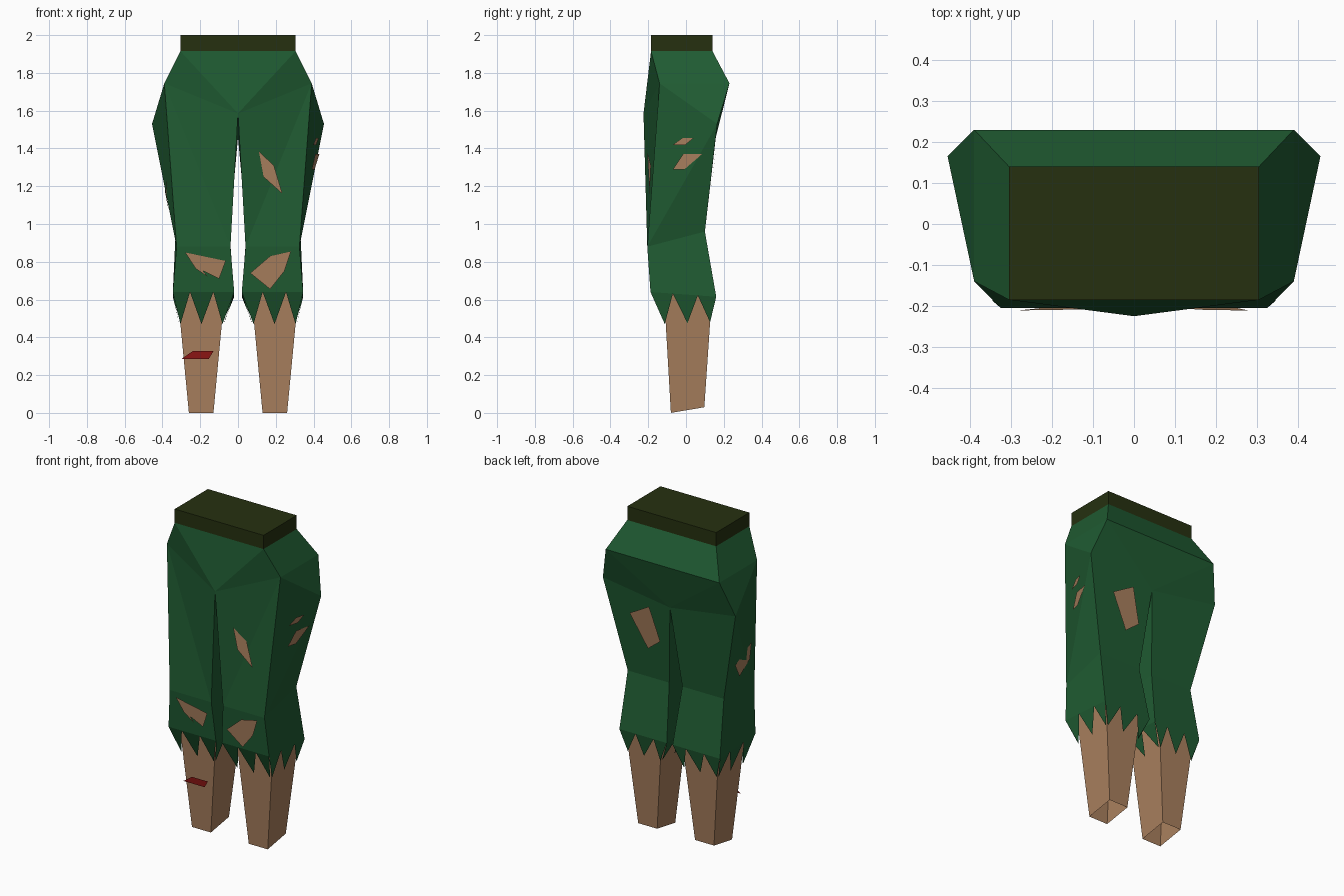
import bpy, bmesh
from mathutils import Vector
from mathutils.bvhtree import BVHTree

if "Cube" in bpy.data.objects:
    bpy.data.objects.remove(bpy.data.objects["Cube"])


def material(name, rgb):
    m = bpy.data.materials.new(name)
    m.diffuse_color = (*rgb, 1)
    m.use_nodes = True
    m.node_tree.nodes["Principled BSDF"].inputs["Base Color"].default_value = m.diffuse_color
    return m


GREEN = material("green cloth", (0.014, 0.105, 0.032))
SKIN = material("skin", (0.40, 0.216, 0.112))
BELT = material("dark belt", (0.019, 0.030, 0.005))
RED = material("red", (0.27, 0.008, 0.007))


def make(name, verts, faces, mat, mirror=False, recalc=True):
    me = bpy.data.meshes.new(name)
    me.from_pydata(verts, [], faces)
    if recalc:
        bm = bmesh.new()
        bm.from_mesh(me)
        bmesh.ops.recalc_face_normals(bm, faces=bm.faces)
        bm.to_mesh(me)
        bm.free()
    me.materials.append(mat)
    ob = bpy.data.objects.new(name, me)
    bpy.context.collection.objects.link(ob)
    if mirror:
        ob.modifiers.new("Mirror", 'MIRROR').merge_threshold = 0.001
    return ob


def rect(x0, x1, y0, y1, zf, zb):
    """Four corners: front inner, front outer, back outer, back inner."""
    return [Vector(p) for p in ((x0, y0, zf), (x1, y0, zf), (x1, y1, zb), (x0, y1, zb))]


# Trousers: one half, mirrored
P = dict(
    M=(0, -.185, 1.915), A=(.305, -.185, 1.915), B=(.305, .14, 1.915), N=(0, .14, 1.915),
    C=(.39, -.14, 1.745), D=(.39, .23, 1.745), O=(0, .23, 1.745), E=(.455, .165, 1.53),
    F=(0, -.225, 1.585), G=(0, .158, 1.46),
    a=(.04, -.205, .88), b=(.325, -.205, .88), c=(.33, .10, .96), d=(.045, .10, .96))
keys = list(P)
verts = [Vector(P[k]) for k in keys]
faces = [[keys.index(k) for k in f] for f in
         ("MFA", "AFC", "FaC", "Cab", "ACDB", "CED", "CbE", "Ebc", "BDON",
          "ODG", "DEG", "GEc", "Gcd", "FGda")]

# Flared cuffs ending in torn teeth
knee = [keys.index(k) for k in "abcd"]
hem = rect(.02, .345, -.188, .16, .64, .615)
tip = rect(.075, .312, -.12, .135, .47, .48)
cuts = (0, .34, .72, 1)
for s in range(4):
    h0, h1, t0, t1 = hem[s], hem[(s + 1) % 4], tip[s], tip[(s + 1) % 4]
    i = len(verts)
    verts += [h0.lerp(h1, t) for t in cuts]
    faces.append([knee[s], i, i + 1, i + 2, i + 3, knee[(s + 1) % 4]])
    for k, t in enumerate((.03, .5, .97)):
        verts.append(t0.lerp(t1, t))
        faces.append([i + k, len(verts) - 1, i + k + 1])

trousers = make("trousers", verts, faces, GREEN, mirror=True)
bm = bmesh.new()
bm.from_mesh(trousers.data)
bmesh.ops.remove_doubles(bm, verts=bm.verts, dist=0.0005)
bmesh.ops.recalc_face_normals(bm, faces=bm.faces)
bm.to_mesh(trousers.data)
cloth = BVHTree.FromBMesh(bm)
bm.free()

SIDES = [(0, 1, 5, 4), (1, 2, 6, 5), (2, 3, 7, 6), (3, 0, 4, 7)]

# Waistband
make("waistband", rect(-.305, .305, -.185, .14, 1.915, 1.915) + rect(-.305, .305, -.185, .14, 2, 2),
     SIDES + [(4, 5, 6, 7), (3, 2, 1, 0)], BELT)

# Bare lower legs, open at the ankle
legs = rect(.13, .26, -.08, .097, 0, .03) + rect(.068, .323, -.118, .14, .66, .66)
make("lower_legs", legs, SIDES + [(4, 5, 6, 7)], SKIN, mirror=True)


def patch(name, pts, axis, side):
    """Lay a torn hole on the cloth. axis 1: pts are (x, z); axis 0: pts are (y, z)."""
    out = []
    for u, z in pts:
        if axis == 1:
            flip = -1 if u < 0 else 1
            origin, direction = Vector((abs(u), side, z)), Vector((0, -side, 0))
        else:
            flip = side
            origin, direction = Vector((1, u, z)), Vector((-1, 0, 0))
        hit = cloth.ray_cast(origin, direction)[0] - direction * 0.008
        out.append((hit.x * flip, hit.y, hit.z))
    n = list(range(len(out)))
    outward_ok = (axis == 1 and side < 0) or (axis == 0 and side > 0)
    me_faces = [n[::-1] if outward_ok else n]
    make(name, out, me_faces, SKIN, recalc=False)


# Holes in the cloth (points run clockwise as drawn in front and right views)
patch("thigh_hole_front", [(.11, 1.385), (.19, 1.31), (.235, 1.16), (.135, 1.25)], 1, -1)
patch("knee_hole_right", [(.065, .74), (.17, .83), (.28, .855), (.245, .75), (.17, .655)], 1, -1)
patch("knee_hole_left", [(-.28, .85), (-.065, .805), (-.10, .71), (-.2, .76)], 1, -1)
patch("knee_tear_left", [(-.28, .85), (-.2, .77), (-.16, .72), (-.225, .765)], 1, -1)
patch("side_hole_upper", [(-.07, 1.418), (-.02, 1.455), (.04, 1.455), (-.005, 1.418)], 0, 1)
patch("side_hole_lower", [(-.07, 1.288), (-.015, 1.37), (.085, 1.37), (-.01, 1.288)], 0, 1)
patch("side_hole_left", [(.07, 1.17), (-.10, 1.25), (-.085, 1.15), (0, 1.07)], 0, -1)
patch("seat_hole", [(.28, 1.35), (.14, 1.43), (.08, 1.22), (.17, 1.15)], 1, 1)

# Cut on the left shin
make("shin_cut", [(-.30, -.107, .285), (-.155, -.107, .285), (-.13, -.109, .327), (-.24, -.109, .327)],
     [(0, 1, 2, 3)], RED, recalc=False)
